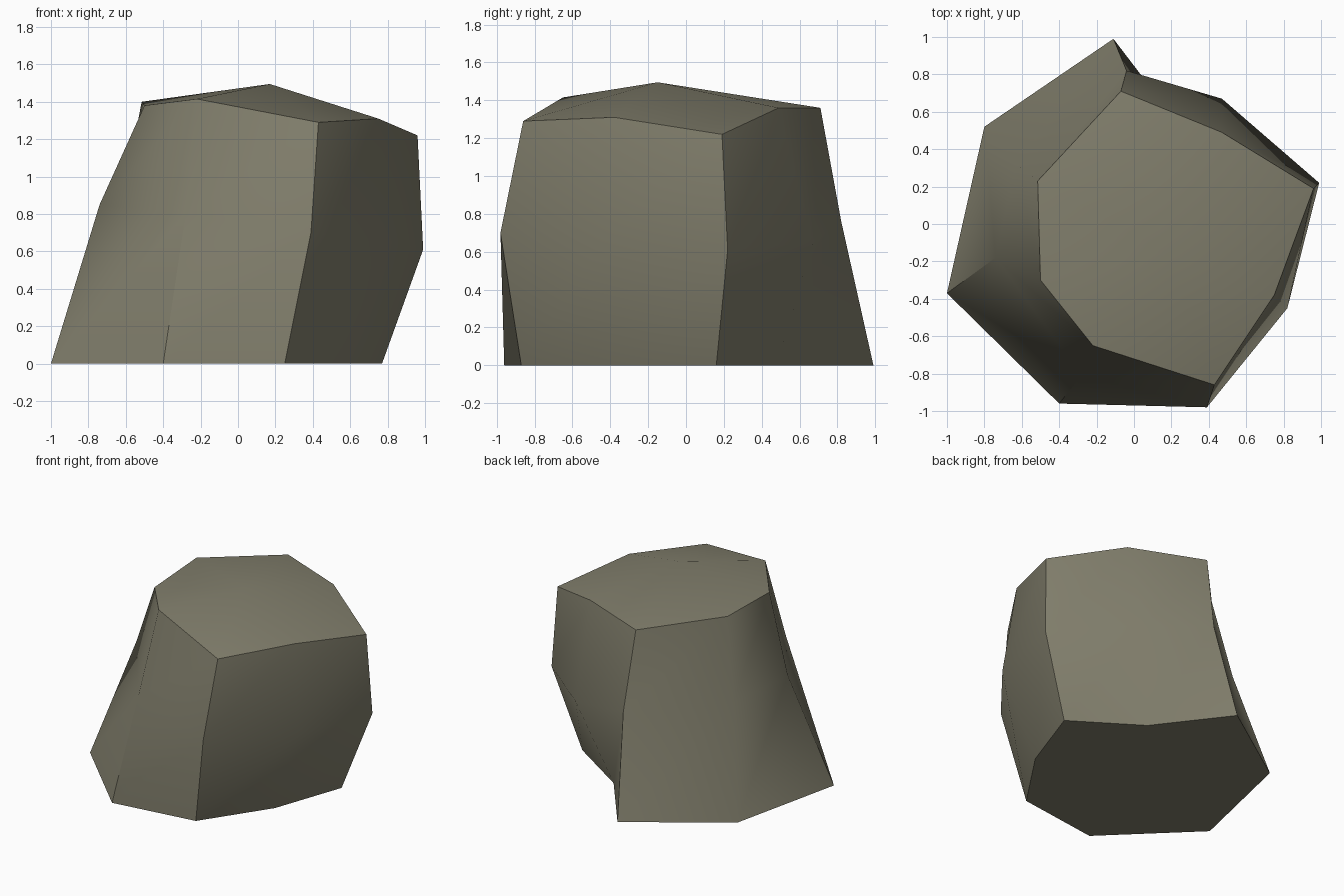
import bpy, bmesh, math

if "Cube" in bpy.data.objects:
    bpy.data.objects.remove(bpy.data.objects["Cube"])

# Boulder cross-sections: base, belly and shoulder outlines, counter-clockwise
base = [(-.40, -.96, 0), (.25, -.87, 0), (.58, -.38, 0), (.77, .16, 0),
        (.28, .48, 0), (-.11, .99, 0), (-.80, .52, 0), (-1.0, -.37, 0)]
belly = [(-.28, -.81, .80), (.39, -.98, .70), (.82, -.45, .65), (.99, .22, .61),
         (.47, .67, .65), (-.04, .82, .76), (-.63, .32, .80), (-.74, -.18, .85)]
shoulder = [(-.22, -.65, 1.415), (.43, -.86, 1.29), (.75, -.38, 1.31), (.96, .19, 1.22),
            (.47, .49, 1.36), (-.07, .71, 1.36), (-.515, .23, 1.40), (-.50, -.30, 1.38)]

bm = bmesh.new()
rings = [[bm.verts.new(p) for p in ring] for ring in (base, belly, shoulder)]
peak = bm.verts.new((.17, -.15, 1.495))
n = len(base)

# Sides between neighbouring outlines, then the crown and the flat underside
for low, high in zip(rings, rings[1:]):
    for i in range(n):
        j = (i + 1) % n
        bm.faces.new((low[i], low[j], high[j], high[i]))
for i in range(n):
    bm.faces.new((rings[2][i], rings[2][(i + 1) % n], peak))
bm.faces.new(rings[0][::-1])
bmesh.ops.recalc_face_normals(bm, faces=bm.faces)

mesh = bpy.data.meshes.new("boulder")
bm.to_mesh(mesh)
bm.free()
boulder = bpy.data.objects.new("boulder", mesh)
bpy.context.collection.objects.link(boulder)

# Single grey-brown stone colour
stone = bpy.data.materials.new("grey_brown_stone")
stone.diffuse_color = (.22, .21, .15, 1)
stone.use_nodes = True
stone.node_tree.nodes["Principled BSDF"].inputs["Base Color"].default_value = stone.diffuse_color
mesh.materials.append(stone)

# Smooth the gentle bends, keep the chipped edges crisp
bpy.context.view_layer.objects.active = boulder
boulder.select_set(True)
bpy.ops.object.shade_smooth_by_angle(angle=math.radians(42))
